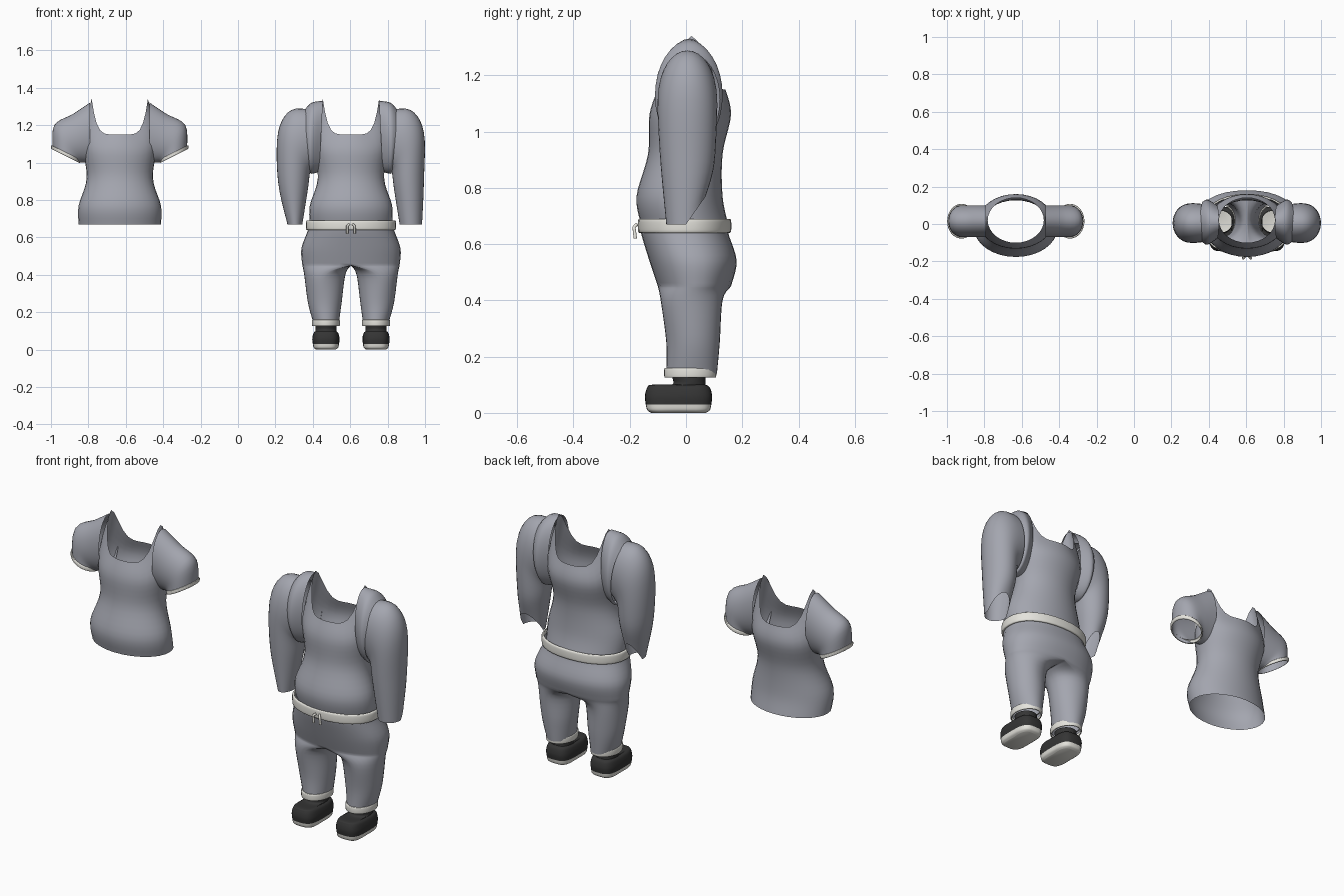
import bpy, bmesh
from math import sin, cos, pi, copysign
from mathutils import Vector

if "Cube" in bpy.data.objects:
    bpy.data.objects.remove(bpy.data.objects["Cube"])

SEGMENTS = 32
STEPS = 5
SHIRT_X, OUTFIT_X, FOOT_X = -.632, .604, .134
SIDES = {"left": 1, "right": -1}


def material(name, red, green, blue):
    colour = (red, green, blue, 1)
    mat = bpy.data.materials.new(name)
    mat.use_nodes = True
    mat.diffuse_color = colour
    shader = mat.node_tree.nodes["Principled BSDF"]
    shader.inputs["Base Color"].default_value = colour
    shader.inputs["Roughness"].default_value = .8
    return mat


cloth = material("grey cloth", .37, .38, .43)
trim = material("off white trim", .78, .77, .72)
leather = material("dark shoe", .035, .035, .035)


def signed_power(value, power):
    return copysign(abs(value) ** power, value)


def ring(inner, outer, front, back, peak=0, tail=0, power=1):
    """Oval section between two (x, z) points and two depths.
    peak lifts both sides, tail lifts the back."""
    points = []
    start, span = Vector(inner), Vector(outer) - Vector(inner)
    for i in range(SEGMENTS):
        angle = 2 * pi * i / SEGMENTS
        across = signed_power(cos(angle), power)
        depth = signed_power(sin(angle), power)
        x, z = start + span * (across + 1) / 2
        y = (front + back + depth * (back - front)) / 2
        lift = peak * abs(across) ** 6 + tail * max(0, depth)
        points.append(Vector((x, y, z + lift)))
    return points


def level(z, half, front, back, centre=0, **shape):
    return ring((centre - half, z), (centre + half, z), front, back, **shape)


def shifted(section, grow, rise):
    """Copy of a section moved outward from its middle and upward."""
    middle = sum(section, Vector()) / len(section)
    up = Vector((0, 0, rise))
    return [p + (p - middle).normalized() * grow + up for p in section]


def mirrored(section):
    return [Vector((-p.x, p.y, p.z)) for p in section]


def blend(a, b, c, d, t):
    """Smooth curve from b to c, with a and d as neighbours."""
    into, away = (c - a) / 2, (d - b) / 2
    bend = (c - b) * 3 - into * 2 - away
    twist = (b - c) * 2 + into + away
    return b + t * (into + t * (bend + t * twist))


def smoothed(sections):
    padded = [sections[0], *sections, sections[-1]]
    result = []
    for four in zip(padded, padded[1:], padded[2:], padded[3:]):
        for step in range(STEPS):
            result.append([blend(*points, step / STEPS) for points in zip(*four)])
    return result + [sections[-1]]


def loft(name, mat, centre, *groups, capped=False):
    """Skin each group of sections and weld the groups together."""
    bm = bmesh.new()
    for sections in groups:
        rows = [[bm.verts.new(p) for p in row] for row in smoothed(sections)]
        for low, high in zip(rows, rows[1:]):
            for i in range(SEGMENTS):
                bm.faces.new((low[i - 1], low[i], high[i], high[i - 1]))
        if capped:
            bm.faces.new(rows[0])
    bmesh.ops.remove_doubles(bm, verts=bm.verts, dist=.0003)
    bmesh.ops.recalc_face_normals(bm, faces=bm.faces)
    mesh = bpy.data.meshes.new(name)
    bm.to_mesh(mesh)
    bm.free()
    mesh.materials.append(mat)
    mesh.shade_smooth()
    part = bpy.data.objects.new(name, mesh)
    part.location.x = centre
    bpy.context.collection.objects.link(part)


def pair(name, mat, centre, sections, **options):
    """Left part and its mirrored right part."""
    loft("left_" + name, mat, centre, sections, **options)
    loft("right_" + name, mat, centre, [mirrored(s) for s in sections], **options)


def rolled_hem(edge, height, grow):
    """Sections of a rounded band wrapped around an edge."""
    return [shifted(edge, 0, height), shifted(edge, grow, height * .9),
            shifted(edge, grow, height * .1), edge]


# Torsos: scooped neckline rising to two shoulder points
torso = [level(.67, .22, -.16, .15),
         level(.77, .22, -.176, .13),
         level(.92, .177, -.135, .13),
         level(1.06, .2, -.13, .16, peak=.07),
         level(1.15, .15, -.1, .14, peak=.19)]
loft("shirt_body", cloth, SHIRT_X, torso)
loft("top_body", cloth, OUTFIT_X, torso)

# Short puffed sleeves with slanted cuffs
front, back = -.07, .1
sleeve_end = ring((.22, 1), (.36, 1.07), front, back)
pair("shirt_sleeve", cloth, SHIRT_X,
     [ring((.16, 1), (.16, 1.32), front, back),
      ring((.2, 1), (.25, 1.26), front, back),
      ring((.21, 1), (.35, 1.2), front, back),
      sleeve_end])
pair("shirt_cuff", trim, SHIRT_X, rolled_hem(sleeve_end, .02, .007))

# Long sleeves, open at the wrist and cut higher at the back
for label, side in SIDES.items():
    wrist = .36 + side * .02
    sleeve = [ring((.18, 1), (.19, 1.28), -.09, .1),
              ring((.21, .96), (.32, 1.28), -.1, .11),
              ring((.22, .94), (.39, 1.16), -.1, .11),
              ring((.23, .86), (.39, .9), -.09, .1),
              ring((.26, .67), (wrist, .67), -.07, .07, tail=.1)]
    loft(label + "_long_sleeve", cloth, OUTFIT_X,
         sleeve if side > 0 else [mirrored(s) for s in sleeve])

# Vest straps standing around the armholes
pair("shoulder_strap", cloth, OUTFIT_X,
     [ring((.17, .95), (.15, 1.33), -.08, .1),
      ring((.21, .94), (.21, 1.32), -.11, .13),
      ring((.22, .95), (.25, 1.28), -.1, .12)])

# Trousers: hips that fork into two legs
boxy = {"power": .9}
waist = level(.64, .23, -.16, .15, **boxy)
fork = level(.45, .26, -.1, .16, **boxy)
hips = [shifted(waist, 0, .03), waist, level(.54, .265, -.13, .18, **boxy), fork]
leg = [[Vector((max(p.x, 0), p.y, p.z)) for p in fork],
       ring((.03, .4), (.25, .4), -.09, .13),
       ring((.05, .25), (.23, .25), -.07, .12),
       ring((.065, .14), (.2, .14), -.07, .11)]
loft("trousers", cloth, OUTFIT_X, hips, leg, [mirrored(s) for s in leg])

# Rolled waistband and ankle cuffs
loft("waistband", trim, OUTFIT_X, rolled_hem(waist, .05, .01))
ankle = level(.125, .067, -.07, .1, centre=FOOT_X)
pair("ankle_cuff", trim, OUTFIT_X, rolled_hem(ankle, .035, .007))

# Shoes: pale sole, dark upper and open collar
foot = level(.03, .07, -.143, .09, centre=FOOT_X, power=.6)
collar = level(.1, .056, -.05, .07, centre=FOOT_X)
pair("shoe_sole", trim, OUTFIT_X,
     [shifted(foot, -.02, -.03), shifted(foot, -.005, -.02), foot], capped=True)
pair("shoe_upper", leather, OUTFIT_X,
     [foot, shifted(foot, .003, .03), shifted(foot, -.005, .06),
      shifted(foot, -.02, .07), collar, shifted(collar, 0, .03)])

# Drawstrings hanging from the waistband
for label, side in SIDES.items():
    cord = bpy.data.curves.new(label + "_drawstring", "CURVE")
    cord.dimensions = "3D"
    cord.bevel_depth = .006
    cord.use_fill_caps = True
    line = cord.splines.new("POLY")
    line.points.add(2)
    path = (.01, -.175, .67), (.02, -.185, .66), (.02, -.18, .62)
    for point, (x, y, z) in zip(line.points, path):
        point.co = (side * x, y, z, 1)
    cord.materials.append(trim)
    string = bpy.data.objects.new(cord.name, cord)
    string.location.x = OUTFIT_X
    bpy.context.collection.objects.link(string)
